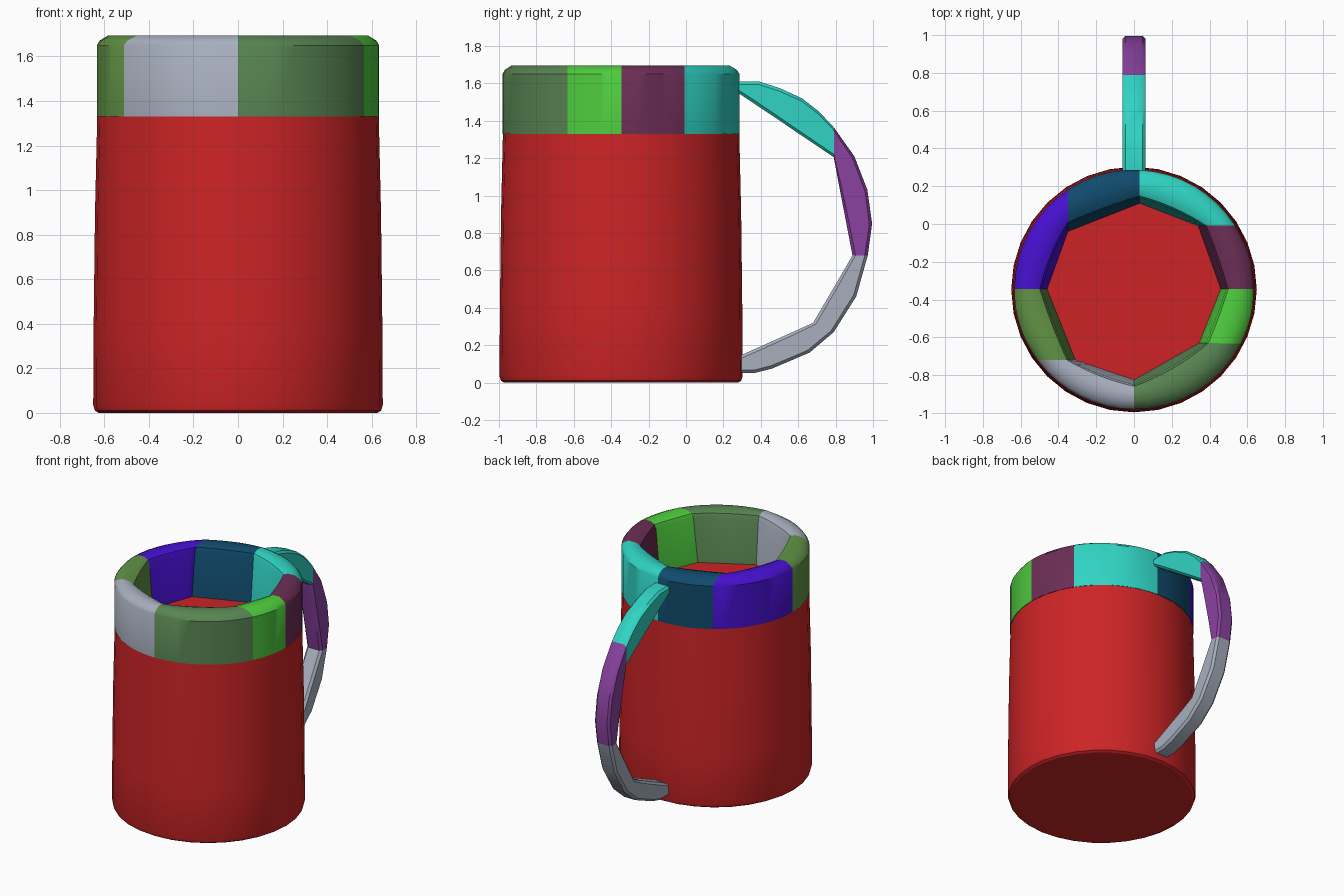
import bpy, bmesh, math
from mathutils import Vector

cube = bpy.data.objects.get("Cube")
if cube:
    bpy.data.objects.remove(cube, do_unlink=True)


def material(name, rgb):
    """Flat material from 0-255 sRGB values."""
    lin = [((c / 255 + 0.055) / 1.055) ** 2.4 if c > 10 else c / 255 / 12.92 for c in rgb]
    m = bpy.data.materials.new(name)
    m.use_nodes = True
    m.diffuse_color = (*lin, 1)
    m.node_tree.nodes["Principled BSDF"].inputs["Base Color"].default_value = (*lin, 1)
    return m


MATS = {n: material(n, c) for n, c in {
    "red": (205, 36, 38), "teal": (48, 212, 196), "navy": (16, 74, 108),
    "violet": (70, 16, 208), "olive": (98, 148, 70), "grey": (168, 175, 190),
    "sage": (88, 132, 82), "lime": (78, 204, 62), "plum": (108, 46, 86),
    "purple": (138, 66, 160)}.items()}


def loft(name, sections, mat, angle=30):
    """Skin a list of equally long closed sections and cap both ends."""
    bm = bmesh.new()
    rings = [[bm.verts.new(p) for p in s] for s in sections]
    n = len(rings[0])
    for a, b in zip(rings, rings[1:]):
        for i in range(n):
            j = (i + 1) % n
            bm.faces.new((a[i], a[j], b[j], b[i]))
    bm.faces.new(rings[0])
    bm.faces.new(rings[-1])
    bmesh.ops.recalc_face_normals(bm, faces=bm.faces)
    me = bpy.data.meshes.new(name)
    bm.to_mesh(me)
    bm.free()
    me.materials.append(MATS[mat])
    ob = bpy.data.objects.new(name, me)
    bpy.context.collection.objects.link(ob)
    bpy.ops.object.select_all(action='DESELECT')
    ob.select_set(True)
    bpy.context.view_layer.objects.active = ob
    bpy.ops.object.shade_smooth_by_angle(angle=math.radians(angle))
    return ob


CY = -0.347          # centre line of the cup
RIM_Z = 1.33         # where the body ends and the rim begins

# Body: solid tapered cylinder, its flat top is the floor inside the rim
profile = [(0.625, 0), (0.642, 0.01), (0.65, 0.035), (0.648, 0.4),
           (0.642, 0.9), (0.632, RIM_Z)]
SIDES = 32
loft("cup_body", [[(r * math.cos(math.tau * i / SIDES),
                    CY + r * math.sin(math.tau * i / SIDES), z)
                   for i in range(SIDES)] for r, z in profile], "red")

# Rim: eight coloured blocks, round outside and straight inside
# (outer corner, inner corner, colour of the block that follows)
corners = [
    ((0.03, 0.285), (0.03, 0.11), "navy"),
    ((-0.35, 0.18), (-0.35, -0.04), "violet"),
    ((-0.63, -0.345), (-0.46, -0.345), "olive"),
    ((-0.51, -0.72), (-0.31, -0.72), "grey"),
    ((0.0, -0.977), (0.0, -0.825), "sage"),
    ((0.56, -0.63), (0.345, -0.63), "lime"),
    ((0.63, -0.345), (0.46, -0.345), "plum"),
    ((0.53, -0.01), (0.34, -0.01), "teal")]
# Rim cross-section: (fraction from outside to inside, height)
rim_section = [(0, RIM_Z), (0, 1.65), (0.08, 1.672), (0.3, 1.695),
               (0.6, 1.695), (0.78, 1.68), (0.84, 1.65), (1, RIM_Z)]
RIM_R = 0.634
STEPS = 8
for k, (out0, in0, colour) in enumerate(corners):
    out1, in1, _ = corners[(k + 1) % len(corners)]
    a0 = math.atan2(out0[1] - CY, out0[0])
    a1 = a0 + (math.atan2(out1[1] - CY, out1[0]) - a0) % math.tau
    sections = []
    for s in range(STEPS + 1):
        t = s / STEPS
        a = a0 + (a1 - a0) * t
        outer = Vector((RIM_R * math.cos(a), CY + RIM_R * math.sin(a)))
        inner = Vector(in0).lerp(Vector(in1), t)
        sections.append([(*outer.lerp(inner, f), z) for f, z in rim_section])
    loft(f"rim_block_{colour}", sections, colour, 35)


def handle_piece(name, pairs, mat):
    """Bar with chamfered corners between outer and inner (y, z) edges."""
    w, c = 0.062, 0.016
    sections = []
    for o, i in pairs:
        o, i = Vector(o), Vector(i)
        d = (i - o).normalized() * c
        half = [(w - c, o), (w, o + d), (w, i - d), (w - c, i)]
        pts = half + [(-x, p) for x, p in reversed(half)]
        sections.append([(x, p.x, p.y) for x, p in pts])
    loft(name, sections, mat, 40)


# Handle: three coloured lengths, curved outside and straight inside
handle_piece("handle_top", [
    ((0.27, 1.61), (0.27, 1.555)), ((0.39, 1.61), (0.36, 1.495)),
    ((0.50, 1.575), (0.48, 1.415)), ((0.62, 1.52), (0.60, 1.333)),
    ((0.71, 1.45), (0.70, 1.266)), ((0.79, 1.365), (0.79, 1.205))], "teal")
handle_piece("handle_middle", [
    ((0.79, 1.365), (0.79, 1.205)), ((0.90, 1.21), (0.817, 1.06)),
    ((0.97, 1.03), (0.843, 0.925)), ((0.995, 0.85), (0.867, 0.80)),
    ((0.972, 0.68), (0.89, 0.68))], "purple")
handle_piece("handle_bottom", [
    ((0.972, 0.68), (0.89, 0.68)), ((0.91, 0.46), (0.80, 0.525)),
    ((0.79, 0.27), (0.68, 0.32)), ((0.66, 0.16), (0.57, 0.27)),
    ((0.46, 0.075), (0.42, 0.203)), ((0.37, 0.052), (0.34, 0.167)),
    ((0.27, 0.052), (0.27, 0.135))], "grey")
